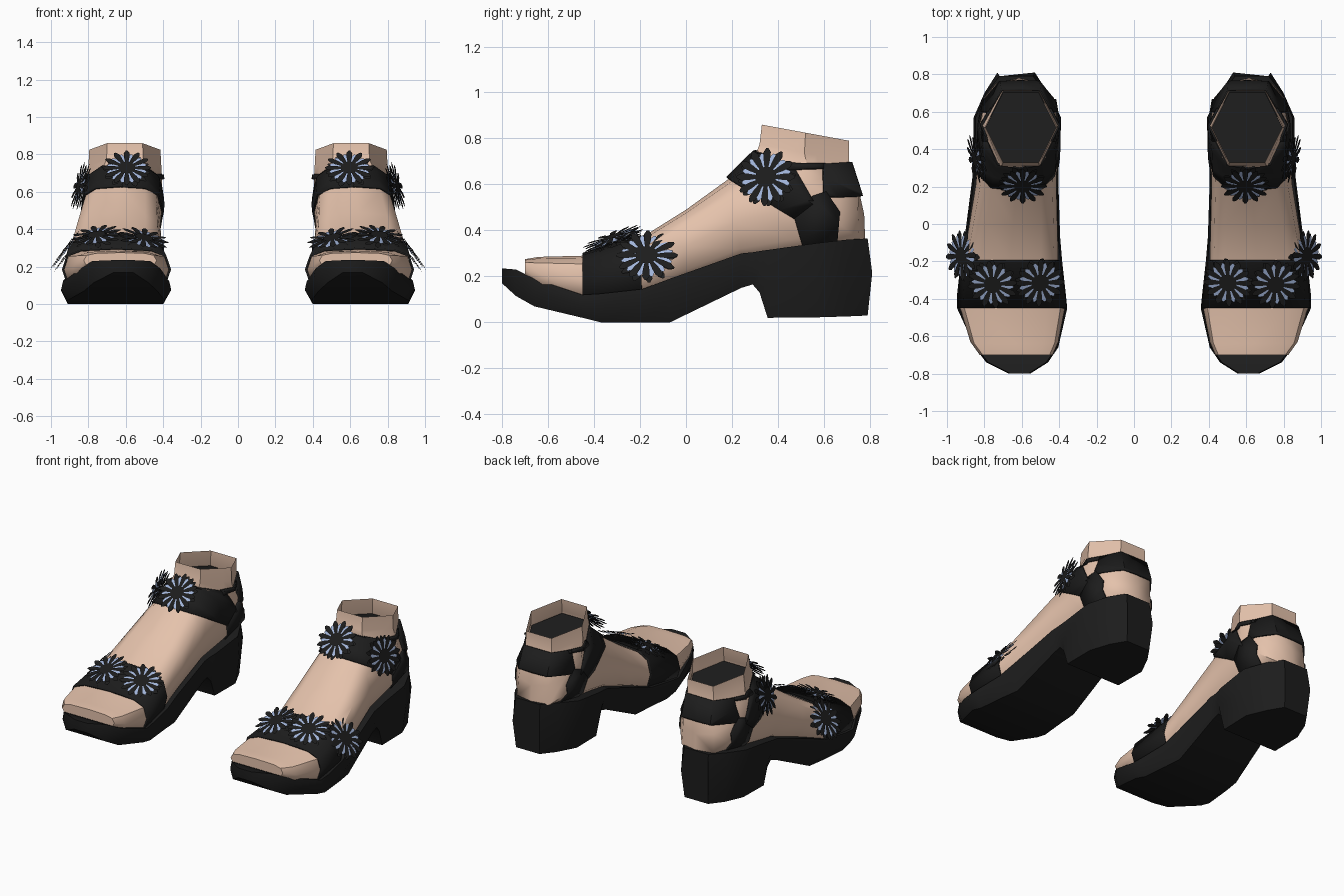
import bpy, bmesh, math
from mathutils import Vector, Matrix

cube = bpy.data.objects.get("Cube")
if cube:
    bpy.data.objects.remove(cube, do_unlink=True)


def material(name, r, g, b):
    m = bpy.data.materials.new(name)
    m.use_nodes = True
    m.diffuse_color = (r, g, b, 1)
    bsdf = next(n for n in m.node_tree.nodes if n.type == 'BSDF_PRINCIPLED')
    bsdf.inputs["Base Color"].default_value = (r, g, b, 1)
    bsdf.inputs["Roughness"].default_value = 0.8
    return m


SKIN = material("skin", 0.78, 0.54, 0.41)
BLACK = material("black leather", 0.012, 0.012, 0.012)
BLUE = material("pale blue", 0.36, 0.46, 0.70)


def add_object(name, bm, mats, smooth_angle=None, thickness=0):
    """Turn a bmesh of the left shoe into an object mirrored to the right shoe."""
    mesh = bpy.data.meshes.new(name)
    bm.to_mesh(mesh)
    bm.free()
    for m in mats:
        mesh.materials.append(m)
    ob = bpy.data.objects.new(name, mesh)
    bpy.context.scene.collection.objects.link(ob)
    if smooth_angle:
        bpy.ops.object.select_all(action='DESELECT')
        ob.select_set(True)
        bpy.context.view_layer.objects.active = ob
        bpy.ops.object.shade_smooth_by_angle(angle=math.radians(smooth_angle))
    if thickness:
        solid = ob.modifiers.new("Thickness", 'SOLIDIFY')
        solid.thickness = thickness
        solid.offset = -1
    ob.modifiers.new("Mirror", 'MIRROR').use_mirror_merge = False
    return ob


def loft(rings, open_end=False):
    """Skin a list of point rings, with capped ends."""
    bm = bmesh.new()
    loops = [[bm.verts.new(p) for p in ring] for ring in rings]
    for a, b in zip(loops, loops[1:]):
        for i in range(len(a)):
            j = (i + 1) % len(a)
            bm.faces.new((a[i], a[j], b[j], b[i]))
    bm.faces.new(loops[0])
    end = bm.faces.new(loops[-1])
    bmesh.ops.recalc_face_normals(bm, faces=bm.faces)
    if open_end:
        bmesh.ops.delete(bm, geom=[end], context='FACES_ONLY')
    bm.normal_update()
    return bm


# Foot: sections fan from the toes round to the open ankle
# (lower y, lower z, upper y, upper z, centre x, half width, roundness; 1 is a hexagon)
FOOT = [
    (-.70, .19, -.70, .275, .63, .195, .6),
    (-.62, .13, -.64, .285, .64, .235, .6),
    (-.45, .08, -.45, .29, .65, .28, .6),
    (-.2, .09, -.2, .365, .66, .255, .65),
    (0, .17, 0, .49, .645, .235, .65),
    (.25, .25, .18, .62, .63, .215, .7),
    (.52, .28, .24, .68, .62, .21, .75),
    (.78, .34, .28, .72, .615, .21, .8),
    (.775, .47, .3, .74, .615, .205, .85),
    (.755, .56, .31, .75, .61, .205, 1),
    (.71, .70, .32, .775, .605, .195, 1),
    (.71, .79, .33, .86, .605, .19, 1),
]
SIDES = 12


def foot_ring(section, scale=1):
    ly, lz, uy, uz, cx, w, e = section
    ring = []
    for i in range(SIDES):
        a = math.tau * i / SIDES
        s, c = (math.copysign(abs(f) ** e, f) * scale for f in (math.sin(a), math.cos(a)))
        if e == 1:
            c = math.copysign(min(scale, 2 * (scale - abs(s))), c)
        ring.append((cx + w * s, (ly + uy) / 2 + (uy - ly) / 2 * c,
                     (lz + uz) / 2 + (uz - lz) / 2 * c))
    return ring


def foot_mesh():
    return loft([foot_ring(s) for s in FOOT], open_end=True)


add_object("foot", foot_mesh(), [SKIN], 50)

# Dark floor inside the open ankle
bm = bmesh.new()
bm.faces.new([bm.verts.new((x, y, z - .01)) for x, y, z in foot_ring(FOOT[-2], .97)])
add_object("ankle_lining", bm, [BLACK])

# Sole and block heel: (y, bottom z, top z, inner x, outer x)
SOLE = [
    (-.80, .17, .235, .555, .67),
    (-.74, .115, .23, .46, .79),
    (-.66, .07, .19, .405, .85),
    (-.45, .02, .12, .357, .946),
    (-.37, 0, .125, .365, .945),
    (-.19, 0, .145, .385, .925),
    (-.07, 0, .19, .395, .905),
    (.24, .15, .3, .405, .865),
    (.29, .165, .305, .405, .862),
    (.32, .13, .31, .40, .86),
    (.355, .02, .315, .395, .858),
    (.57, .022, .345, .39, .857),
    (.70, .026, .36, .46, .80),
    (.80, .03, .365, .53, .73),
]
rings = []
for y, zb, zt, x0, x1 in SOLE:
    zm = zb + (zt - zb) * .55
    inset = (x1 - x0) * .06
    back = .01 if y > .75 else 0
    rings.append([(x0 + inset, y - back, zb), (x1 - inset, y - back, zb), (x1, y + back, zm),
                  (x1 - .01, y - back, zt), (x0 + .01, y - back, zt), (x0, y + back, zm)])
add_object("sole_and_heel", loft(rings), [BLACK], 40)


# Straps: the foot surface, puffed out and trimmed to a convex side outline
def strap(name, outline):
    bm = foot_mesh()
    shifts = [(v, v.normal * .012) for v in bm.verts]
    for v, shift in shifts:
        v.co += shift
    for (y0, z0), (y1, z1) in zip(outline, outline[1:] + outline[:1]):
        bmesh.ops.bisect_plane(bm, geom=bm.verts[:] + bm.edges[:] + bm.faces[:],
                               plane_co=(0, y0, z0), plane_no=(0, z1 - z0, y0 - y1),
                               clear_outer=True)
    add_object(name, bm, [BLACK], 50, .011)


strap("toe_strap", [(-.45, .05), (-.19, .05), (-.2, .5), (-.45, .5)])
strap("ankle_strap_front", [(.1, .68), (.47, .45), (.56, .52), (.465, .685), (.2, .78)])
strap("ankle_strap_leg", [(.47, .46), (.53, .25), (.65, .25), (.67, .48), (.61, .57), (.55, .55)])
strap("ankle_strap_back", [(.6, .545), (.9, .555), (.9, .71), (.6, .69)])
strap("ankle_strap_bridge", [(.44, .665), (.62, .67), (.62, .692), (.44, .695)])


# Flowers: two layers of black petals with pale ones showing between
def petals(bm, count, radius, width, height, turn, index):
    outline = [(.1, .25), (.6, .9), (.85, 1), (1, .3)]
    outline += [(r, -w) for r, w in reversed(outline)]
    for i in range(count):
        spin = Matrix.Rotation(math.tau * (i + turn) / count, 3, 'Z')
        face = bm.faces.new([bm.verts.new(spin @ Vector((r * radius, w * width, height)))
                             for r, w in outline])
        face.material_index = index


def flower(name, centre, normal, radius=.135):
    bm = bmesh.new()
    petals(bm, 12, radius, .016, .012, 0, 0)
    petals(bm, 12, radius * .84, .014, .006, .45, 1)
    petals(bm, 12, radius * .97, .016, -.012, .2, 0)
    # Button at the centre
    disc = bmesh.ops.create_circle(bm, cap_ends=True, segments=10, radius=radius * .36)
    bmesh.ops.translate(bm, verts=disc["verts"], vec=(0, 0, .015))
    turn = Vector(normal).to_track_quat('Z', 'Y').to_matrix().to_4x4()
    bmesh.ops.transform(bm, matrix=Matrix.Translation(centre) @ turn, verts=bm.verts)
    add_object(name, bm, [BLACK, BLUE])


flower("toe_flower_inner", (.505, -.31, .345), (-.2, -.35, .9))
flower("toe_flower_middle", (.755, -.32, .36), (.15, -.35, .9))
flower("toe_flower_outer", (.915, -.17, .285), (.8, -.05, .6), .135)
flower("ankle_flower_front", (.595, .21, .72), (0, -.7, .7), .13)
flower("ankle_flower_side", (.84, .35, .63), (.95, -.2, .25), .13)
